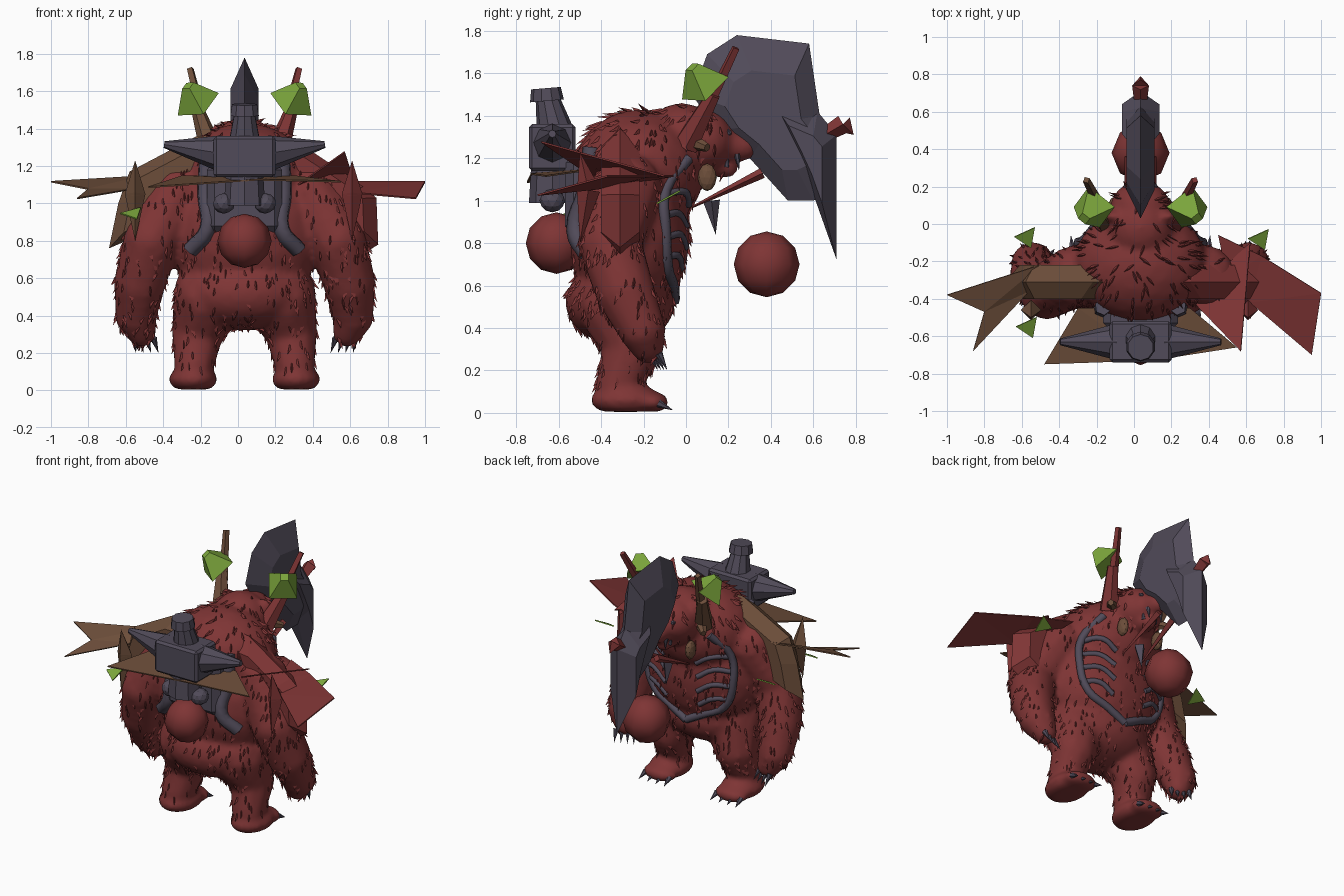
import bpy, bmesh, math, random
from mathutils import Vector, Matrix
from mathutils.bvhtree import BVHTree

random.seed(4)
if "Cube" in bpy.data.objects:
    bpy.data.objects.remove(bpy.data.objects["Cube"])
MID = 0.035  # the body's mirror plane


def material(name, rgb):
    m = bpy.data.materials.new(name)
    m.use_nodes = True
    m.diffuse_color = (*rgb, 1)
    m.node_tree.nodes["Principled BSDF"].inputs["Base Color"].default_value = (*rgb, 1)
    return m


RED = material("dark red fur", (0.21, 0.035, 0.035))
GREY = material("slate grey", (0.082, 0.07, 0.1))
BROWN = material("wood brown", (0.15, 0.075, 0.042))
GREEN = material("leaf green", (0.2, 0.38, 0.045))


def finish(name, bm, mat, dx=MID, smooth=False):
    bmesh.ops.recalc_face_normals(bm, faces=bm.faces)
    me = bpy.data.meshes.new(name)
    bm.to_mesh(me)
    bm.free()
    me.materials.append(mat)
    ob = bpy.data.objects.new(name, me)
    ob.location.x = dx
    bpy.context.collection.objects.link(ob)
    if smooth:
        me.shade_smooth()
    return ob


def ball(bm, c, r, sub=3):
    r = (r, r, r) if isinstance(r, (int, float)) else r
    m = Matrix.Translation(c) @ Matrix.Diagonal((*r, 1))
    bmesh.ops.create_icosphere(bm, subdivisions=sub, radius=1, matrix=m)


def chain(bm, joints):
    # Overlapping balls along a limb, each joint is (point, radius)
    for (a, ra), (b, rb) in zip(joints, joints[1:]):
        for i in range(6):
            t = i / 5
            ball(bm, Vector(a).lerp(Vector(b), t), ra + (rb - ra) * t, 2)


def cone(bm, a, b, r, tip=0.0, sides=6):
    a, b = Vector(a), Vector(b)
    m = Matrix.Translation((a + b) / 2) @ (b - a).to_track_quat('Z', 'Y').to_matrix().to_4x4()
    bmesh.ops.create_cone(bm, cap_ends=True, segments=sides, radius1=r, radius2=tip,
                          depth=(b - a).length, matrix=m)


def lens(name, outline, half, place, mat, inset=0.6, dx=0):
    # Flat outline swelling to a raised face on both sides
    bm = bmesh.new()
    n = len(outline)
    cu, cv = (sum(p[k] for p in outline) / n for k in (0, 1))
    rim = [bm.verts.new(place(u, v, 0)) for u, v in outline]
    for s in (-half, half):
        top = [bm.verts.new(place(cu + (u - cu) * inset, cv + (v - cv) * inset, s)) for u, v in outline]
        for i in range(n):
            j = (i + 1) % n
            bm.faces.new((rim[i], rim[j], top[j], top[i]))
        bm.faces.new(top)
    return finish(name, bm, mat, dx)


def plate(name, pts, mat, thick=0.008):
    bm = bmesh.new()
    bm.faces.new([bm.verts.new(p) for p in pts])
    bmesh.ops.triangulate(bm, faces=bm.faces)
    ob = finish(name, bm, mat, 0)
    ob.modifiers.new("thickness", 'SOLIDIFY').thickness = thick


# Body: overlapping masses fused into one skin
bm = bmesh.new()
ball(bm, (0, -0.27, 0.84), (0.42, 0.29, 0.40))
ball(bm, (0, -0.22, 1.14), (0.36, 0.31, 0.29))
ball(bm, (0, -0.31, 0.52), (0.35, 0.26, 0.20))
ball(bm, (0, -0.02, 1.27), (0.19, 0.19, 0.19))
ball(bm, (0, 0.08, 1.28), (0.165, 0.15, 0.15))
chain(bm, [((0, 0.14, 1.27), 0.10), ((0, 0.27, 1.25), 0.065)])
chain(bm, [((0, 0.1, 1.19), 0.08), ((0, 0.2, 1.15), 0.045)])
for s in (-1, 1):
    ball(bm, (s * 0.14, 0.04, 1.37), (0.055, 0.03, 0.06))
    chain(bm, [((s * 0.35, -0.28, 1.06), 0.17), ((s * 0.50, -0.36, 0.80), 0.155),
               ((s * 0.56, -0.29, 0.58), 0.145), ((s * 0.58, -0.21, 0.40), 0.115),
               ((s * 0.55, -0.18, 0.31), 0.08)])
    chain(bm, [((s * 0.19, -0.31, 0.5), 0.2), ((s * 0.25, -0.25, 0.32), 0.145),
               ((s * 0.27, -0.32, 0.13), 0.11)])
    ball(bm, (s * 0.275, -0.28, 0.06), (0.13, 0.17, 0.075))
    ball(bm, (s * 0.275, -0.16, 0.05), (0.12, 0.08, 0.05))
for v in bm.verts:
    v.co.z = max(v.co.z, 0.005)
body = finish("body", bm, RED, smooth=True)
mod = body.modifiers.new("fuse", 'REMESH')
mod.mode, mod.voxel_size, mod.use_smooth_shade = 'VOXEL', 0.02, True
mod = body.modifiers.new("soften", 'SMOOTH')
mod.factor, mod.iterations = 0.5, 4
dg = bpy.context.evaluated_depsgraph_get()
dg.update()
skin = body.evaluated_get(dg).data
tree = BVHTree.FromObject(body, dg)

# Fur tufts over the skin, longer on the hump
bm = bmesh.new()
polys = list(skin.polygons)
for p in random.sample(polys, min(1000, len(polys))):
    c, n = p.center.copy(), p.normal.copy()
    if c.z < 0.12 or c.y > 0.2:
        continue
    flow = Vector((random.uniform(-0.4, 0.4), -0.3, -1))
    flow = (flow - n * flow.dot(n)).normalized()
    size = random.uniform(0.03, 0.055) * (1.5 if c.z > 1.25 else 1)
    cone(bm, c - n * 0.008, c + (flow + n * 0.35) * size, 0.014, sides=3)
finish("fur_tufts", bm, RED)


def on_skin(x, z, side):
    hit = tree.ray_cast(Vector((x, 3 * side, z)), Vector((0, -side, 0)))[0]
    return hit if hit else Vector((x, 0, z))


def bone(name, pts, radius, side):
    cu = bpy.data.curves.new(name, 'CURVE')
    cu.dimensions, cu.bevel_depth, cu.bevel_resolution = '3D', radius, 1
    cu.resolution_u, cu.use_fill_caps = 4, True
    sp = cu.splines.new('BEZIER')
    sp.bezier_points.add(len(pts) - 1)
    for bp, (x, z) in zip(sp.bezier_points, pts):
        bp.co = on_skin(x, z, side)
        bp.handle_left_type = bp.handle_right_type = 'AUTO'
    cu.materials.append(GREY)
    ob = bpy.data.objects.new(name, cu)
    ob.location.x = MID
    bpy.context.collection.objects.link(ob)


# Rib cage on the belly and straps on the back
for s in (-1, 1):
    tag = "left" if s > 0 else "right"
    bone("rib_frame_" + tag, [(s * x, z) for x, z in
         ((0.22, 1.2), (0.31, 1.05), (0.33, 0.86), (0.27, 0.68), (0.13, 0.6), (0, 0.53))], 0.027, 1)
    for i in range(4):
        z = 1.03 - i * 0.1
        bone("rib_%d_%s" % (i, tag), [(s * 0.32, z), (s * 0.22, z + 0.01), (s * 0.12, z - 0.05)], 0.018, 1)
    bone("back_strap_" + tag, [(s * 0.2, 1.25), (s * 0.21, 1.05), (s * 0.2, 0.86), (s * 0.29, 0.75)], 0.045, -1)

# Claws, teeth and nose
bm = bmesh.new()
for s in (-1, 1):
    for i in range(4):
        k = i - 1.5
        cone(bm, (s * (0.54 + k * 0.035), -0.15 + k * 0.015, 0.28),
             (s * (0.52 + k * 0.04), -0.11 + k * 0.015, 0.2), 0.019)
        cone(bm, (s * 0.275 + k * 0.06, -0.13, 0.045), (s * 0.275 + k * 0.065, -0.06, 0.012), 0.02)
    cone(bm, (s * 0.05, 0.24, 1.22), (s * 0.05, 0.25, 1.14), 0.016)
    cone(bm, (s * 0.045, 0.19, 1.16), (s * 0.06, 0.2, 1.23), 0.014)
    ball(bm, (s * 0.075, 0.2, 1.32), 0.018, 1)
cone(bm, (0.02, 0.12, 1.0), (0.02, 0.14, 0.84), 0.04, sides=4)
ball(bm, (0, 0.325, 1.27), (0.035, 0.025, 0.025), 1)
finish("claws_and_teeth", bm, GREY)

# Cheek discs, horn posts and leaf clusters
for s in (-1, 1):
    tag = "left" if s > 0 else "right"
    bm = bmesh.new()
    ball(bm, (s * 0.14, 0.1, 1.11), (0.03, 0.045, 0.065), 2)
    cone(bm, (s * 0.14, 0.0, 1.29), (s * 0.24, 0.1, 1.25), 0.05, 0.02)
    finish("cheek_disc_" + tag, bm, BROWN)
    bm = bmesh.new()
    cone(bm, (s * 0.17, 0.0, 1.26), (s * 0.25, 0.13, 1.5), 0.065, 0.035)
    cone(bm, (s * 0.22, 0.1, 1.44), (s * 0.29, 0.235, 1.72), 0.03, 0.02, 4)
    finish("horn_post_" + tag, bm, RED if s > 0 else BROWN)
    bm = bmesh.new()
    ball(bm, (0, 0, 0), (0.11, 0.1, 0.1), 1)
    bm.clear()
    bmesh.ops.create_cone(bm, cap_ends=True, segments=4, radius1=0.125, radius2=0.035, depth=0.13,
                          matrix=Matrix.Rotation(s * 0.5, 4, 'Y') @ Matrix.Rotation(0.5, 4, 'X'))
    bmesh.ops.translate(bm, verts=bm.verts, vec=(s * 0.275, 0.06, 1.58))
    finish("leaf_cluster_" + tag, bm, GREEN)

# Anvil with its knob, waist and base
bm = bmesh.new()
m = Matrix.Translation((0, -0.63, 1.25)) @ Matrix.Diagonal((0.33, 0.22, 0.22, 1))
bmesh.ops.create_cube(bm, size=1, matrix=m)
bmesh.ops.bevel(bm, geom=list(bm.edges), offset=0.015, segments=1, affect='EDGES')
for s in (-1, 1):
    cone(bm, (s * 0.14, -0.63, 1.27), (s * 0.43, -0.63, 1.315), 0.095, 0.018, 8)
    ball(bm, (s * 0.11, -0.63, 1.0), (0.06, 0.06, 0.055), 2)
cone(bm, (0, -0.62, 1.34), (0, -0.655, 1.49), 0.085, 0.055, 10)
cone(bm, (0, -0.655, 1.47), (0, -0.66, 1.53), 0.08, 0.07, 10)
cone(bm, (0, -0.63, 1.16), (0, -0.63, 0.99), 0.1, 0.11, 8)
finish("anvil", bm, GREY)
bm = bmesh.new()
m = Matrix.Translation((0, -0.5, 1.03)) @ Matrix.Diagonal((0.4, 0.14, 0.38, 1))
bmesh.ops.create_cube(bm, size=1, matrix=m)
bmesh.ops.bevel(bm, geom=list(bm.edges), offset=0.04, segments=1, affect='EDGES')
finish("back_plate", bm, GREY)

# Red balls on the back and before the belly
for name, c, r in (("back_ball", (0, -0.61, 0.8), 0.145), ("front_ball", (0, 0.38, 0.7), 0.155)):
    bm = bmesh.new()
    bmesh.ops.create_uvsphere(bm, u_segments=8, v_segments=6, radius=r)
    bmesh.ops.translate(bm, verts=bm.verts, vec=c)
    finish(name, bm, RED, smooth=True)

# Great blade above the head, with a hooked side and a point
side = lambda y, z, t: (t, y, z)
lens("great_blade", [(0.03, 1.5), (0.1, 1.69), (0.24, 1.78), (0.58, 1.74), (0.63, 1.4), (0.71, 1.3),
                     (0.71, 1.05), (0.6, 1.0), (0.48, 1.0), (0.3, 1.2), (0.14, 1.33)], 0.075, side, GREY, 0.6, MID)
lens("blade_hook", [(0.36, 1.53), (0.62, 1.42), (0.71, 1.31), (0.71, 0.72), (0.6, 1.03), (0.5, 1.25)],
     0.1, side, GREY, 0.45, MID)
bm = bmesh.new()
cone(bm, (0, 0.62, 1.29), (0, 0.74, 1.36), 0.03, 0.045, 4)
cone(bm, (0, 0.74, 1.36), (0, 0.79, 1.31), 0.045, 0, 4)
for s in (-1, 1):
    cone(bm, (s * 0.06, 0.36, 1.13), (s * 0.08, 0.03, 0.97), 0.025, 0.005, 4)
finish("blade_spikes", bm, RED)

# Shoulder fins, red on the left and brown on the right
front = lambda x, z, t: (x, -0.31 + t, z)
lens("left_shoulder_fin", [(0.12, 1.36), (0.3, 1.34), (0.62, 1.13), (0.74, 1.03), (0.75, 0.78),
                           (0.62, 0.7), (0.3, 0.8)], 0.09, front, RED, 0.7)
lens("right_shoulder_fin", [(-0.05, 1.36), (-0.22, 1.36), (-0.58, 1.17), (-0.64, 1.0), (-0.69, 0.76),
                            (-0.55, 0.82), (-0.25, 0.85)], 0.09, front, BROWN, 0.7)
for name, x, mat in (("left_spike", 0.61, RED), ("right_spike", -0.55, BROWN)):
    bm = bmesh.new()
    for z, y in ((1.23, -0.5), (0.8, -0.5)):
        cone(bm, (x, -0.46, 1.05), (x, y, z), 0.055, 0, 4)
    finish(name, bm, mat, 0)

# Torn flags and banners
plate("left_flag", [(0.45, -0.06, 1.12), (0.68, -0.17, 1.12), (1.0, -0.37, 1.12), (0.95, -0.7, 1.03),
                    (0.62, -0.42, 1.06), (0.5, -0.3, 1.08)], RED)
plate("left_flag_fold", [(0.57, -0.68, 1.28), (0.62, -0.1, 1.12), (0.3, -0.4, 1.09)], RED)
plate("right_flag", [(-0.5, -0.22, 1.15), (-1.0, -0.38, 1.12), (-0.8, -0.47, 1.08), (-0.86, -0.68, 1.03),
                     (-0.56, -0.36, 1.08)], BROWN)
plate("back_banner", [(-0.48, -0.75, 1.09), (0.1, -0.73, 1.13), (0.55, -0.66, 1.12), (0.3, -0.45, 1.15),
                      (-0.3, -0.45, 1.15)], BROWN)

# Stray leaves
for i, (x, y, z) in enumerate(((-0.58, -0.07, 0.95), (0.67, -0.08, 1.02), (-0.57, -0.55, 0.95))):
    plate("stray_leaf_%d" % i, [(x - 0.06, y, z), (x + 0.05, y + 0.05, z + 0.03), (x + 0.03, y - 0.06, z - 0.03)], GREEN)
